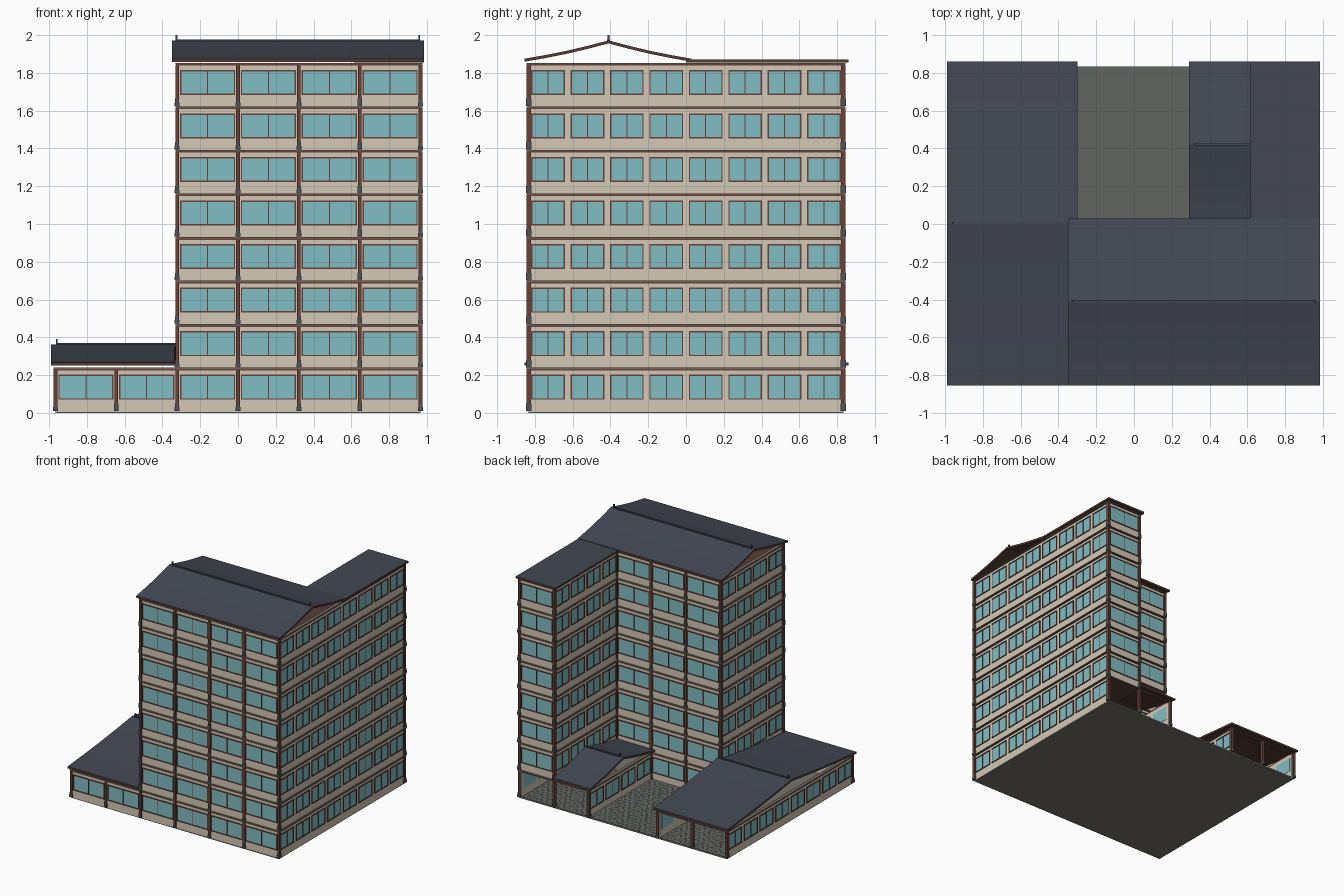
import bpy, bmesh, math
from mathutils import Vector

if "Cube" in bpy.data.objects:
    bpy.data.objects.remove(bpy.data.objects["Cube"])


def material(name, rgb):
    m = bpy.data.materials.new(name)
    m.diffuse_color = (*rgb, 1)
    m.use_nodes = True
    m.node_tree.nodes["Principled BSDF"].inputs["Base Color"].default_value = m.diffuse_color
    return m


WALL = material("beige plaster", (0.66, 0.58, 0.47))
GLASS = material("teal glass", (0.22, 0.51, 0.55))
WOOD = material("red brown timber", (0.135, 0.055, 0.04))
DARK = material("dark brown timber", (0.095, 0.048, 0.036))
SLATE = material("blue grey slate", (0.056, 0.064, 0.088))
STONE = material("column stone", (0.085, 0.085, 0.09))
BASE = material("grey foundation", (0.18, 0.172, 0.148))
PAVER = material("grey pavers", (0.122, 0.131, 0.122))
BAND = material("grey brown band", (0.17, 0.14, 0.115))

parts = {}
MATS = {"walls": WALL, "window_glass": GLASS, "window_frames": WOOD, "floor_beams": WOOD,
        "floor_bands": BAND, "columns": WOOD, "column_bases": STONE, "foundation": BASE,
        "courtyard_paving": PAVER, "roof_ridges": SLATE, "storey_ceiling": DARK,
        "attic_floor": DARK}


def prism(bm, corners):
    """Hexahedron from four bottom and four top corners, both counter-clockwise."""
    v = [bm.verts.new(c) for c in corners]
    for f in ((3, 2, 1, 0), (4, 5, 6, 7), (0, 1, 5, 4), (1, 2, 6, 5), (2, 3, 7, 6), (3, 0, 4, 7)):
        bm.faces.new([v[i] for i in f])


def box(part, x0, x1, y0, y1, z0, z1):
    bm = parts.setdefault(part, bmesh.new())
    prism(bm, [(x, y, z) for z in (z0, z1) for x, y in ((x0, y0), (x1, y0), (x1, y1), (x0, y1))])


def finish(name, bm, mats):
    bmesh.ops.recalc_face_normals(bm, faces=bm.faces)
    me = bpy.data.meshes.new(name)
    bm.to_mesh(me)
    bm.free()
    for m in mats:
        me.materials.append(m)
    ob = bpy.data.objects.new(name, me)
    bpy.context.collection.objects.link(ob)
    return ob


PITCH = 0.2305                      # storey height
BAY = 0.3223                        # wide bay along x
W, D = 3 * BAY, 0.835               # half width and half depth
X = [-W + BAY * i for i in range(7)]


def facade(p, q, level, n, columns=False, windows=True):
    """One storey of wall from p to q; outside lies to the right of p->q."""
    p, q = Vector(p), Vector(q)
    length = (q - p).length
    d = (q - p) / length
    out = Vector((d.y, -d.x))
    z = level * PITCH + 0.005

    def part(name, u0, u1, v0, v1, z0, z1):
        a, b = p + d * u0 + out * v0, p + d * u1 + out * v1
        box(name, min(a.x, b.x), max(a.x, b.x), min(a.y, b.y), max(a.y, b.y), z + z0, z + z1)

    # beam and band on top of the storey
    part("floor_beams", -0.006, length + 0.006, -0.02, 0.006, 0.220, 0.228)
    part("floor_bands", -0.010, length + 0.010, -0.02, 0.010, 0.228, 0.234)
    step = length / n
    if windows:
        part("walls", 0, length, -0.02, 0, 0.0, 0.221)
        for i in range(n):
            a, b = i * step + 0.015, (i + 1) * step - 0.015
            lo, hi, t = 0.065, 0.197, 0.007
            part("window_glass", a + t, b - t, -0.022, 0.002, lo + t, hi - t)
            part("window_frames", a, b, -0.01, 0.007, lo, lo + t)
            part("window_frames", a, b, -0.01, 0.007, hi - t, hi)
            m = (a + b) / 2
            for u in (a + t / 2, m, b - t / 2):
                w = 0.0025 if u == m else t / 2
                part("window_frames", u - w, u + w, -0.01, 0.006, lo + t, hi - t)
    if columns:
        for i in range(n + 1):
            u = i * step
            part("columns", u - 0.010, u + 0.010, -0.015, 0.009, 0.005, 0.226)
            part("column_bases", u - 0.013, u + 0.013, -0.018, 0.013, 0.006, 0.026)
            part("column_bases", u - 0.011, u + 0.011, -0.017, 0.011, 0.026, 0.045)


# ground storey around the whole plot, with open bays at the back
facade((X[0], -D), (X[6], -D), 0, 6, columns=True)
facade((X[6], -D), (X[6], D), 0, 8)
facade((X[6], D), (X[4], D), 0, 2, columns=True, windows=False)
facade((X[4], D), (X[4], 0), 0, 4)
facade((X[4], 0), (X[2], 0), 0, 2, columns=True)
facade((X[2], 0), (X[2], D), 0, 4)
facade((X[2], D), (X[0], D), 0, 2, columns=True, windows=False)
facade((X[0], D), (X[0], -D), 0, 8)

# L-shaped tower above
for k in range(1, 8):
    facade((X[2], -D), (X[6], -D), k, 4, columns=True)
    facade((X[6], -D), (X[6], D), k, 8)
    facade((X[6], D), (X[5], D), k, 1, columns=True)
    facade((X[5], D), (X[5], 0), k, 4)
    facade((X[5], 0), (X[2], 0), k, 3, columns=True)
    facade((X[2], 0), (X[2], -D), k, 4)

# ceilings closing the tower below and above
for name, z in (("storey_ceiling", PITCH - 0.004), ("attic_floor", 8 * PITCH - 0.006)):
    box(name, X[2], X[6], -D, 0, z, z + 0.008)
    box(name, X[5], X[6], 0, D, z, z + 0.008)

# foundation slab, paving bed and staggered shallow pavers
box("foundation", -W, W, -D, D, 0, 0.010)
box("courtyard_paving", -W, W, 0, D, 0.010, 0.012)
rows, cols, gap = 20, 36, 0.0006
for r in range(rows):
    y0, y1 = D * r / rows, D * (r + 1) / rows
    for c in range(cols + 1):
        w = 2 * W / cols
        x0 = -W + (c - 0.5 * (r % 2)) * w
        a, b = max(x0, -W), min(x0 + w, W)
        if b - a > 0.01:
            box("courtyard_paving", a + gap, b - gap, y0 + gap, y1 - gap, 0.012, 0.014)


def slope(name, x0, x1, y_eave, y_ridge, z_eave, z_ridge, sag=0.07, thick=0.016):
    """One thin, slightly sagging roof slope: slate on top, timber elsewhere."""
    bm = bmesh.new()
    pts = [(y_eave + (y_ridge - y_eave) * t,
            z_eave + (z_ridge - z_eave) * (t - sag * math.sin(math.pi * t)))
           for t in (0, 0.25, 0.5, 0.75, 1)]
    loop = pts + [(y, z - thick) for y, z in reversed(pts)]
    ends = [[bm.verts.new((x, y, z)) for y, z in loop] for x in (x0, x1)]
    n = len(loop)
    for i in range(n):
        j = (i + 1) % n
        bm.faces.new((ends[0][i], ends[0][j], ends[1][j], ends[1][i]))
    for e in ends:
        for i in range(len(pts) - 1):
            bm.faces.new((e[i], e[i + 1], e[n - 2 - i], e[n - 1 - i]))
    bmesh.ops.recalc_face_normals(bm, faces=bm.faces)
    for f in bm.faces:
        f.normal_update()
        f.material_index = 0 if f.normal.z > 0.5 else 1
    finish(name, bm, (SLATE, DARK))


def ridge(x0, x1, y, z, ends):
    box("roof_ridges", x0, x1, y - 0.007, y + 0.007, z - 0.012, z + 0.006)
    for x in ends:
        box("roof_ridges", x - 0.005, x + 0.005, y - 0.006, y + 0.006, z, z + 0.028)


# tower gable roof, open at both ends
slope("tower_roof_front", -0.35, 0.985, -0.855, -0.41, 1.875, 1.972)
slope("tower_roof_back", -0.35, 0.985, 0.03, -0.41, 1.875, 1.972)
ridge(-0.33, 0.965, -0.41, 1.972, (-0.325, 0.96))
# low left building
slope("left_roof_front", -0.99, -0.335, -0.855, 0.005, 0.266, 0.363)
slope("left_roof_back", -0.99, -0.30, 0.86, 0.005, 0.266, 0.363)
ridge(-0.965, -0.33, 0.005, 0.363, (-0.96,))
# small courtyard building
slope("small_roof_front", 0.29, 0.64, 0.0, 0.42, 0.266, 0.363)
slope("small_roof_back", 0.29, 0.64, 0.86, 0.42, 0.266, 0.363)
ridge(0.315, 0.64, 0.42, 0.363, (0.32,))
# flat roof over the rear wing
slope("rear_wing_flat_roof", 0.615, 0.985, 0.0, 0.86, 1.871, 1.871)

for name, bm in parts.items():
    finish(name, bm, (MATS[name],))
